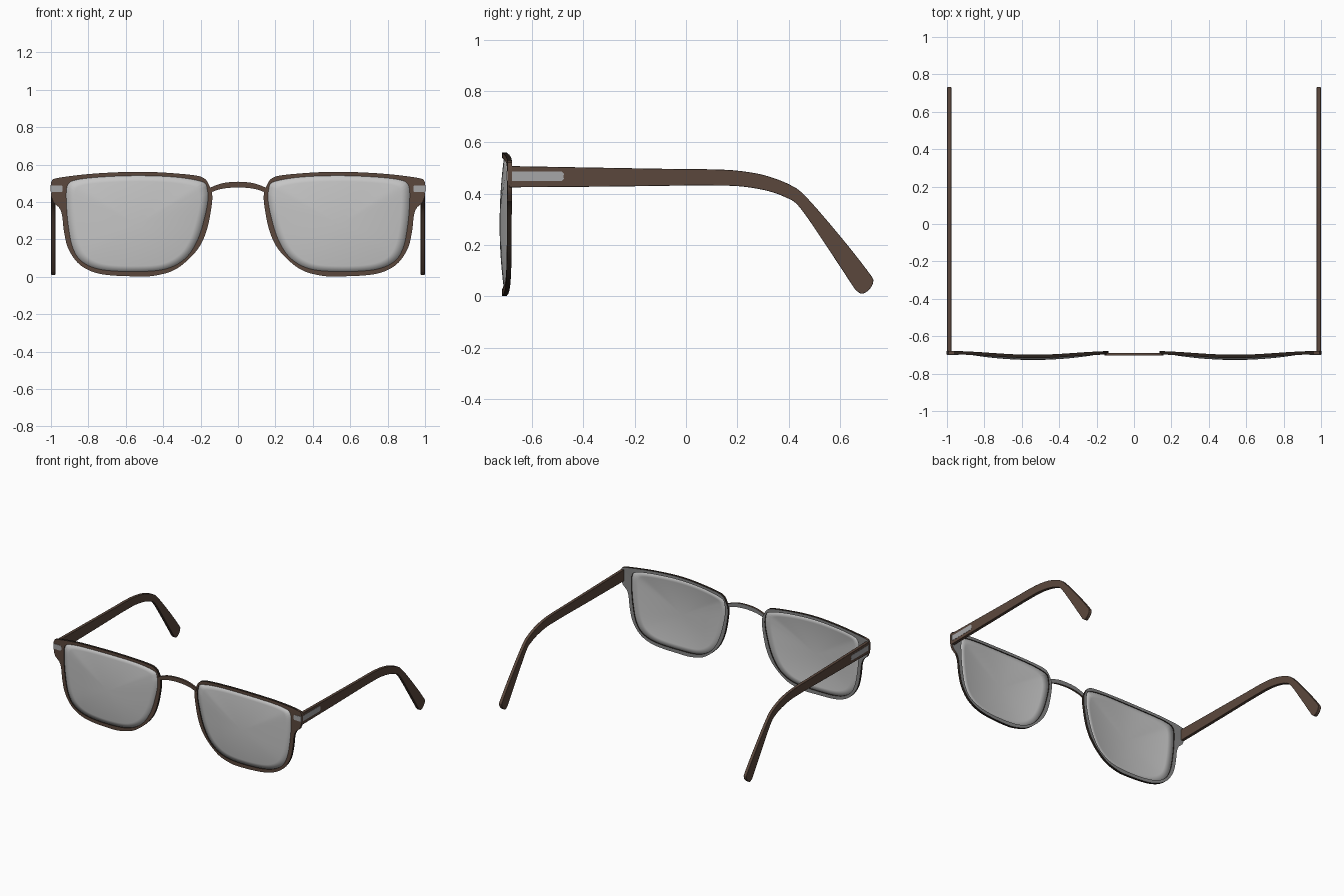
import bpy, bmesh, math
from mathutils import Vector

if "Cube" in bpy.data.objects:
    bpy.data.objects.remove(bpy.data.objects["Cube"])


def mat(name, col):
    m = bpy.data.materials.new(name)
    m.diffuse_color = (*col, 1)
    m.use_nodes = True
    m.node_tree.nodes["Principled BSDF"].inputs["Base Color"].default_value = m.diffuse_color
    return m


BROWN = mat("brown acetate", (0.105, 0.064, 0.046))
DARK = mat("dark edge", (0.022, 0.015, 0.011))
BACK = mat("grey backing", (0.24, 0.24, 0.24))
LENS = mat("lens grey", (0.56, 0.56, 0.56))
METAL = mat("hinge metal", (0.38, 0.38, 0.39))


def finish(bm, name, mats, angle=35, bevel=0):
    """Turn a right-hand bmesh into an object mirrored over x = 0."""
    me = bpy.data.meshes.new(name)
    bm.to_mesh(me)
    bm.free()
    ob = bpy.data.objects.new(name, me)
    bpy.context.collection.objects.link(ob)
    for m in mats:
        me.materials.append(m)
    bpy.ops.object.select_all(action='DESELECT')
    ob.select_set(True)
    bpy.context.view_layer.objects.active = ob
    bpy.ops.object.shade_smooth_by_angle(angle=math.radians(angle))
    if bevel:
        b = ob.modifiers.new("bevel", 'BEVEL')
        b.width, b.segments = bevel, 2
    ob.modifiers.new("mirror", 'MIRROR')
    return ob


def smooth(pts, closed=False, n=8):
    """Catmull-Rom curve through 2D points."""
    P = [Vector(p) for p in pts]
    P = [P[-1]] + P + P[:2] if closed else [P[0]] + P + [P[-1]]
    out = []
    for a, b, c, d in zip(P, P[1:], P[2:], P[3:]):
        for k in range(n):
            t = k / n
            out.append(0.5 * (2 * b + (c - a) * t + (2 * a - 5 * b + 4 * c - d) * t * t
                              + (3 * b - a - 3 * c + d) * t ** 3))
    return out if closed else out + [P[-1]]


def prism(pts, axis, lo, hi):
    """Extrude a 2D outline along x (points are y,z) or y (points are x,z)."""
    bm = bmesh.new()
    pos = (lambda p, d: (d, p[0], p[1])) if axis == 'x' else (lambda p, d: (p[0], d, p[1]))
    A = [bm.verts.new(pos(p, lo)) for p in pts]
    B = [bm.verts.new(pos(p, hi)) for p in pts]
    bm.faces.new(A)
    bm.faces.new(B[::-1])
    for i in range(len(A)):
        j = (i + 1) % len(A)
        bm.faces.new((A[i], B[i], B[j], A[j]))
    bmesh.ops.recalc_face_normals(bm, faces=bm.faces)
    return bm


# outlines of the right rim (x, z)
C = Vector((0.54, 0.28))
outer = [(.155, .49), (.175, .522), (.225, .541), (.385, .556), (.55, .561), (.76, .552), (.92, .535),
         (.988, .522), (1, .508), (1, .44), (.985, .395), (.955, .368), (.94, .325), (.93, .24),
         (.905, .145), (.84, .06), (.73, .014), (.545, .002), (.44, .007), (.33, .042), (.225, .135),
         (.17, .24), (.14, .385), (.14, .455)]
inner = [(.165, .467), (.187, .506), (.33, .532), (.545, .54), (.76, .531), (.88, .514), (.913, .485),
         (.918, .41), (.908, .28), (.883, .155), (.833, .08), (.73, .038), (.545, .028), (.385, .042),
         (.28, .1), (.215, .2), (.175, .33), (.16, .42)]
N = 160


def polar(pts):
    """Resample an outline at N even angles about the lens centre."""
    ring = sorted(((math.atan2((p - C).y, (p - C).x), (p - C).length) for p in smooth(pts, True)))
    ring = [(ring[-1][0] - math.tau, ring[-1][1])] + ring + [(ring[0][0] + math.tau, ring[0][1])]
    out, k = [], 0
    for i in range(N):
        a = -math.pi + math.tau * (i + .5) / N
        while ring[k + 1][0] < a:
            k += 1
        (a0, r0), (a1, r1) = ring[k], ring[k + 1]
        r = r0 + (r1 - r0) * (a - a0) / max(a1 - a0, 1e-9)
        out.append(C + r * Vector((math.cos(a), math.sin(a))))
    return out


def front_y(x):
    u = max(-1, min(1, (x - .54) / .45))
    return -.697 - .02 * math.cos(u * math.pi / 2) ** 2


OUT, INN = polar(outer), polar(inner)

# rims: brown front, grey back, dark edges
bm = bmesh.new()
loops = [[bm.verts.new((p.x, front_y(p.x) + d, p.y)) for p in ring]
         for ring, d in ((OUT, 0), (OUT, .018), (INN, .018), (INN, 0))]
for k in range(4):
    A, B = loops[k], loops[(k + 1) % 4]
    for i in range(N):
        j = (i + 1) % N
        f = bm.faces.new((A[i], A[j], B[j], B[i]))
        f.material_index = (1, 2, 1, 0)[k]
        if k == 0 and f.calc_center_median().x > .97:
            f.material_index = 0
bmesh.ops.recalc_face_normals(bm, faces=bm.faces)
finish(bm, "rim", [BROWN, DARK, BACK])

# lenses: shallow domes
bm = bmesh.new()
R = 8
rings = []
for k in range(1, R + 1):
    t = k / R
    rings.append([bm.verts.new((q.x, -.727 + (front_y(p.x) + .007 + .727) * t * t, q.y))
                  for p in INN for q in [C + (p - C) * t * 1.008]])
mid = bm.verts.new((C.x, -.727, C.y))
for i in range(N):
    j = (i + 1) % N
    bm.faces.new((mid, rings[0][i], rings[0][j]))
    for A, B in zip(rings, rings[1:]):
        bm.faces.new((A[i], B[i], B[j], A[j]))
bmesh.ops.recalc_face_normals(bm, faces=bm.faces)
if mid.normal.y > 0:
    bmesh.ops.reverse_faces(bm, faces=bm.faces)
ob = finish(bm, "lens", [LENS])
s = ob.modifiers.new("thickness", 'SOLIDIFY')
s.thickness = .004

# bridge: arched bar, grey behind
top = smooth([(0, .508), (.06, .504), (.11, .492), (.158, .472)])
low = smooth([(0, .478), (.06, .474), (.11, .464), (.15, .448)])
bm = prism(top + low[::-1], 'y', -.704, -.69)
for f in bm.faces:
    f.material_index = 1 if f.normal.y > .5 else 0
bmesh.ops.delete(bm, geom=[f for f in bm.faces if all(v.co.x < 1e-5 for v in f.verts)], context='FACES_ONLY')
finish(bm, "bridge", [BROWN, BACK])

# temple arms
top = smooth([(-.69, .508), (-.3, .501), (0, .496), (.11, .495), (.21, .489), (.31, .471), (.405, .435), (.468, .388),
              (.6, .236), (.715, .09), (.73, .055), (.712, .024), (.685, .01), (.66, .026)])
low = smooth([(.56, .178), (.445, .345), (.386, .387), (.31, .413), (.21, .429), (.1, .432), (0, .432),
              (-.3, .428), (-.69, .425)])
finish(prism(top + low, 'x', .977, .999), "temple_arm", [BROWN], bevel=.002)

# hinge plates: side and front
finish(prism([(-.698, .449), (-.485, .449), (-.476, .458), (-.478, .468), (-.476, .478), (-.485, .487),
              (-.698, .487)], 'x', .994, 1.0005), "side_plate", [METAL])
finish(prism([(1, .452), (1, .489), (.945, .489), (.937, .482), (.937, .459), (.945, .452)],
             'y', -.7, -.694), "front_plate", [METAL])
